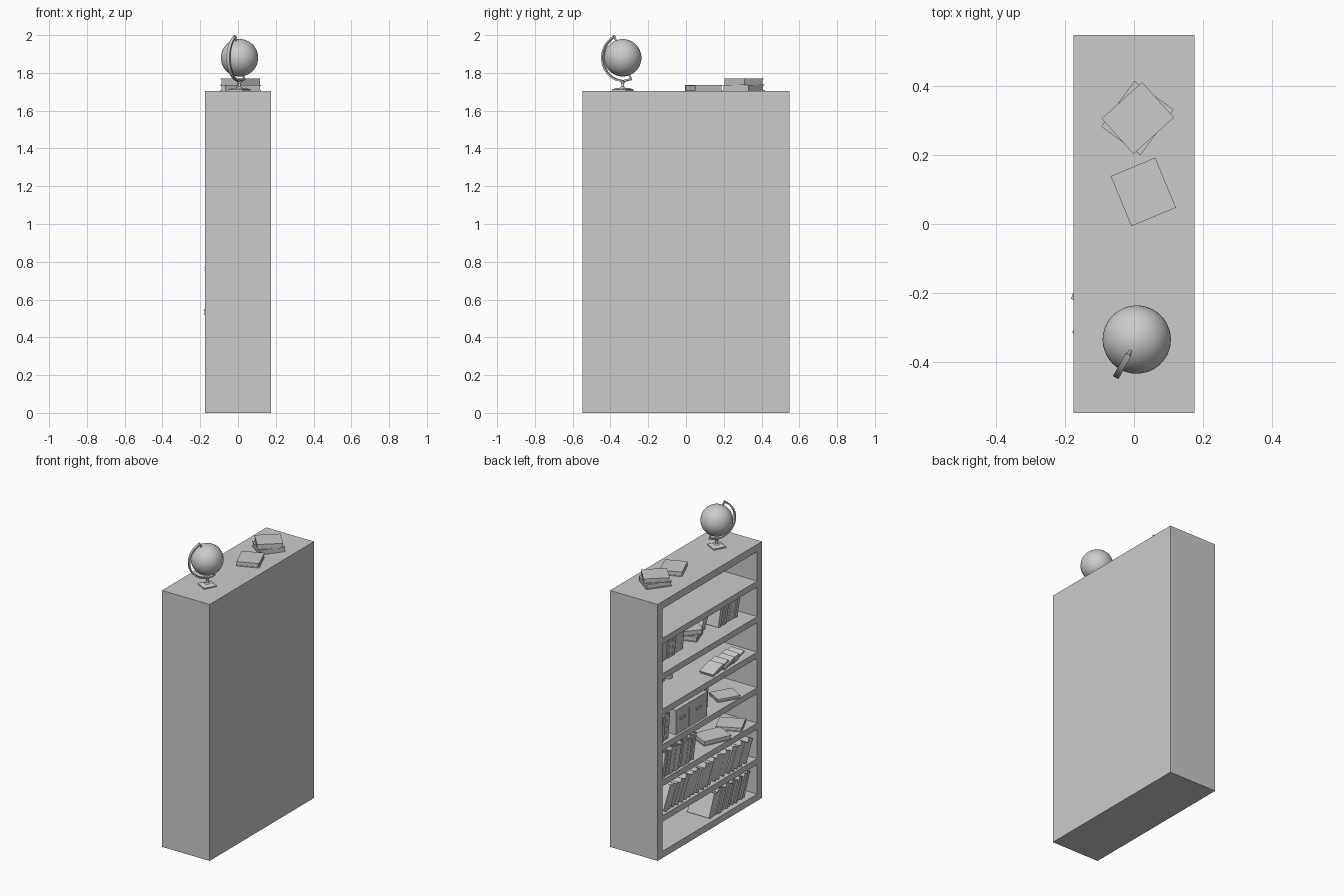
import bpy, bmesh, math, random
from mathutils import Matrix, Vector

if "Cube" in bpy.data.objects:
    bpy.data.objects.remove(bpy.data.objects["Cube"])

random.seed(4)
HX, HY, TOP = 0.175, 0.548, 1.705
WALL, FLOOR0, PITCH, SHELF = 0.05, 0.045, 0.236, 0.04


def floor(row):
    return FLOOR0 + PITCH * row


def finish(bm, name, smooth=False):
    bmesh.ops.recalc_face_normals(bm, faces=bm.faces)
    me = bpy.data.meshes.new(name)
    bm.to_mesh(me)
    bm.free()
    ob = bpy.data.objects.new(name, me)
    bpy.context.collection.objects.link(ob)
    if smooth:
        bpy.context.view_layer.objects.active = ob
        ob.select_set(True)
        bpy.ops.object.shade_smooth_by_angle(angle=math.radians(35))
        ob.select_set(False)
    return ob


def add_box(bm, lo, hi, mat=Matrix()):
    lo, hi = Vector(lo), Vector(hi)
    m = mat @ Matrix.Translation((lo + hi) / 2) @ Matrix.Diagonal((*(hi - lo), 1))
    bmesh.ops.create_cube(bm, size=1, matrix=m)


def add_book(bm, mat, t, h, d):
    """Spine at local x=0, thickness along y, height along z, pages inset."""
    c = min(0.004, t * 0.2)
    add_box(bm, (0, 0, 0), (d, c, h), mat)
    add_box(bm, (0, t - c, 0), (d, t, h), mat)
    add_box(bm, (0, c, 0), (c, t - c, h), mat)
    add_box(bm, (c, c, 0.004), (d - 0.005, t - c, h - 0.004), mat)


def book_row(name, row, y_start, y_end, lean, x=-0.15, h=0.165, t=0.026, d=0.16):
    """Leaning books placed from y_start down to y_end."""
    bm = bmesh.new()
    y, a = y_start, math.radians(lean)
    while True:
        tt = t * random.uniform(0.75, 1.25)
        y -= tt / math.cos(a)
        hh = h * random.uniform(0.93, 1.05)
        if y - hh * math.sin(a) < y_end:
            break
        m = (Matrix.Translation((x + random.uniform(0, 0.012), y, floor(row)))
             @ Matrix.Rotation(a, 4, 'X'))
        add_book(bm, m, tt, hh, d)
    return finish(bm, name)


def lying_book(name, x, y, z, angle, t=0.033, h=0.157, d=0.14):
    """Book lying flat, its height running along the given angle."""
    bm = bmesh.new()
    # local height -> x, depth -> y, thickness -> z
    flat = Matrix(((0, 0, 1, -h / 2), (1, 0, 0, -d / 2), (0, 1, 0, 0), (0, 0, 0, 1)))
    m = Matrix.Translation((x, y, z)) @ Matrix.Rotation(math.radians(angle), 4, 'Z') @ flat
    add_book(bm, m, t, h, d)
    return finish(bm, name)


# Bookcase: solid block with seven recesses pushed in from the -x side
bm = bmesh.new()
add_box(bm, (-HX, -HY, 0), (HX, HY, TOP))
case = finish(bm, "bookcase")
bm = bmesh.new()
for k in range(7):
    add_box(bm, (-HX - 0.1, -HY + WALL, floor(k)),
            (HX - 0.02, HY - WALL, floor(k) + PITCH - SHELF))
cutter = finish(bm, "recess_cutter")
cutter.hide_render = True
cutter.hide_viewport = True
mod = case.modifiers.new("recesses", 'BOOLEAN')
mod.object = cutter
mod.solver = 'EXACT'

# Standing and leaning books, bottom shelf upward
book_row("books_bottom", 0, -0.03, -0.495, 22)
book_row("books_second", 1, 0.48, -0.495, 27, x=-0.168, t=0.042)
book_row("books_third", 2, 0.485, 0.09, 12, x=-0.165)
book_row("books_fourth_left", 3, 0.485, 0.36, 8, x=-0.16)
book_row("books_fourth_right", 3, 0.0, -0.11, 5, x=-0.10, h=0.13)
book_row("fallen_books", 4, 0.0, -0.42, 73, x=-0.165, h=0.12, t=0.015, d=0.1)
book_row("books_sixth_left", 5, 0.485, 0.11, 7, x=-0.08)
book_row("leaning_book", 5, -0.11, -0.235, 26, x=-0.03, h=0.15)
book_row("books_sixth_right", 5, -0.22, -0.495, 14, x=-0.085)

# Books lying on the shelves
lying_book("flat_book_a", -0.08, -0.16, floor(2), 65, 0.03, 0.19)
lying_book("flat_book_b", -0.07, -0.37, floor(2), 25, 0.025, 0.16)
lying_book("flat_book_c", -0.09, -0.28, floor(3), 60, 0.02, 0.15, 0.12)
lying_book("flat_book_d", 0.01, -0.03, floor(5), 20)
lying_book("flat_book_e", 0.01, -0.03, floor(5) + 0.033, 50)

# Storage boxes with handles on the fourth shelf
for i, (y0, y1) in enumerate(((0.195, 0.335), (0.01, 0.19))):
    bm = bmesh.new()
    x, z, mid = -0.16, floor(3), (y0 + y1) / 2
    add_box(bm, (x, y0, z), (0.02, y1, z + 0.145))
    add_box(bm, (x - 0.004, y0 - 0.002, z + 0.135), (0.022, y1 + 0.002, z + 0.165))
    add_box(bm, (x - 0.008, mid - 0.025, z + 0.085), (x, mid + 0.025, z + 0.1))
    finish(bm, f"storage_box_{i}")

# Two cups
for i, (x, y) in enumerate(((0.055, 0.105), (0.07, 0.17))):
    bm = bmesh.new()
    pts = [(0, 0), (0.024, 0), (0.027, 0.085), (0.024, 0.085), (0.02, 0.008), (0, 0.008)]
    vs = [bm.verts.new((r, 0, h)) for r, h in pts]
    es = [bm.edges.new(p) for p in zip(vs, vs[1:])]
    bmesh.ops.spin(bm, geom=vs + es, cent=(0, 0, 0), axis=(0, 0, 1),
                   angle=math.tau, steps=24)
    bmesh.ops.remove_doubles(bm, verts=bm.verts, dist=1e-5)
    finish(bm, f"cup_{i}", True).location = (x, y, floor(4))

# Books on top of the case
lying_book("top_book_single", 0.027, 0.093, TOP, -67.5, 0.03, 0.157, 0.14)
lying_book("top_book_lower", 0.01, 0.307, TOP, 54, 0.032, 0.163, 0.141)
lying_book("top_book_upper", 0.011, 0.307, TOP + 0.032, 42, 0.032, 0.158, 0.138)

# Globe: local +x is the side the arm bows toward
frame = Matrix.Translation((0.008, -0.335, 1.88)) @ Matrix.Rotation(math.radians(-119), 4, 'Z')
tilt = Matrix.Rotation(math.radians(24), 4, 'Y')

bm = bmesh.new()
bmesh.ops.create_uvsphere(bm, u_segments=40, v_segments=24, radius=0.099)
finish(bm, "globe_ball", True).matrix_world = frame @ tilt

# Arm: flat bar swept half way round, with a pin at each pole
bm = bmesh.new()
prof = [bm.verts.new((0, y, z)) for y, z in
        ((-0.009, 0.117), (0.009, 0.117), (0.009, 0.126), (-0.009, 0.126))]
cap = bm.faces.new(prof)
bmesh.ops.spin(bm, geom=[cap] + list(cap.edges) + prof, cent=(0, 0, 0), axis=(0, 1, 0),
               angle=math.pi, steps=28, use_duplicate=False)
for s in (-1, 1):
    bmesh.ops.create_cone(bm, cap_ends=True, segments=12, radius1=0.005, radius2=0.005,
                          depth=0.034, matrix=Matrix.Translation((0, 0, s * 0.112)))
finish(bm, "globe_arm", True).matrix_world = frame @ tilt

# Stem and square foot
bm = bmesh.new()
z = TOP - 1.88
for r1, r2, z0, z1 in ((0.022, 0.008, 0.012, 0.022), (0.008, 0.007, 0.022, 0.036),
                       (0.007, 0.016, 0.036, 0.055)):
    bmesh.ops.create_cone(bm, cap_ends=True, segments=20, radius1=r1, radius2=r2, depth=z1 - z0,
                          matrix=Matrix.Translation((0, 0, z + (z0 + z1) / 2)))
finish(bm, "globe_stem", True).matrix_world = frame
bm = bmesh.new()
add_box(bm, (-0.042, -0.042, z), (0.042, 0.042, z + 0.008))
bmesh.ops.create_cone(bm, cap_ends=True, segments=4, radius1=0.058, radius2=0.032, depth=0.008,
                      matrix=Matrix.Translation((0, 0, z + 0.012)) @ Matrix.Rotation(math.pi / 4, 4, 'Z'))
finish(bm, "globe_foot").matrix_world = frame
